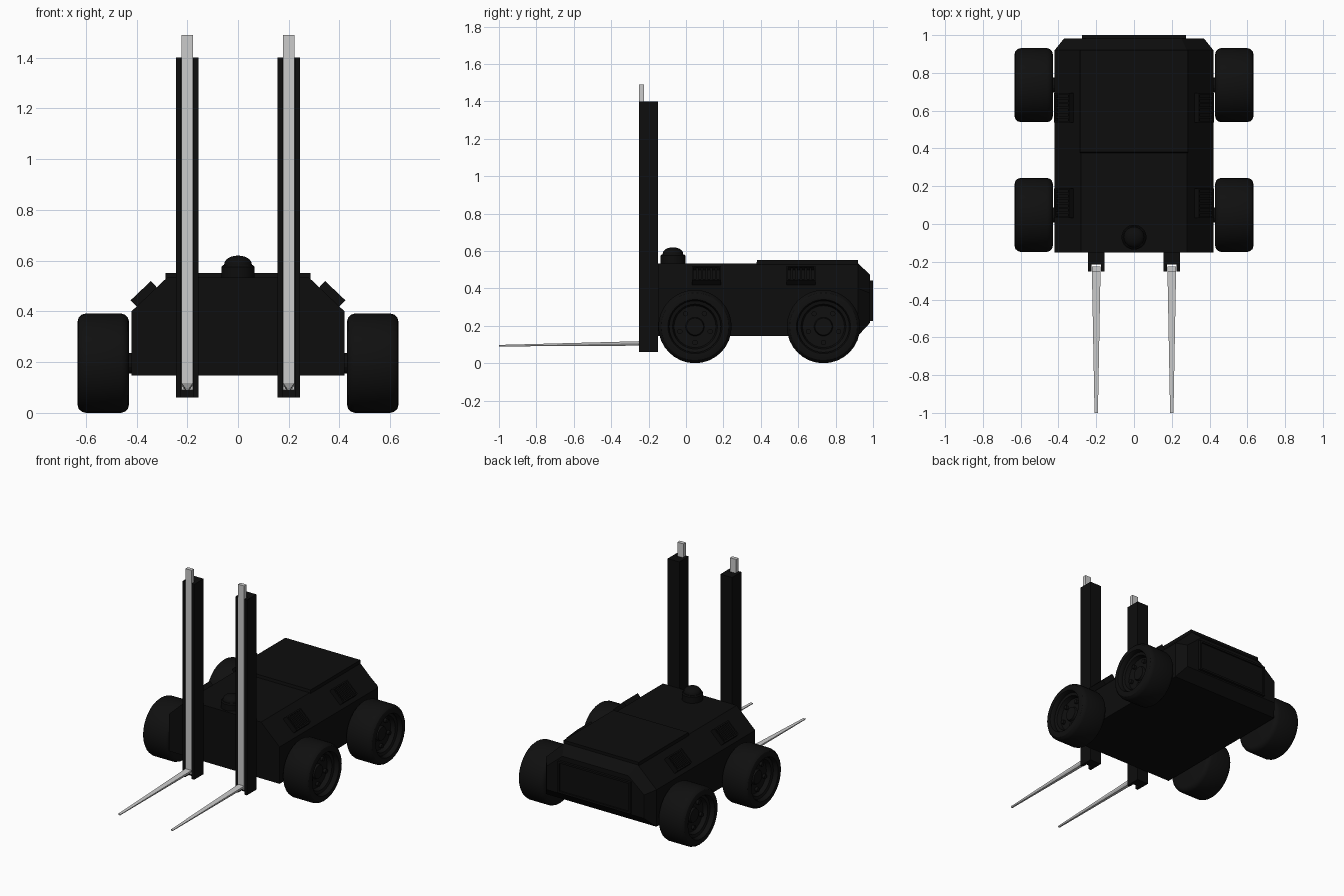
import bpy, bmesh
from math import cos, sin, pi, atan2, radians
from mathutils import Matrix, Vector

if "Cube" in bpy.data.objects:
    bpy.data.objects.remove(bpy.data.objects["Cube"])


def paint(name, v):
    m = bpy.data.materials.new(name)
    m.diffuse_color = (v, v, v, 1)
    m.use_nodes = True
    m.node_tree.nodes["Principled BSDF"].inputs["Base Color"].default_value = m.diffuse_color
    return m


BODY = paint("black_paint", 0.004)
RUBBER = paint("black_rubber", 0.005)


def finish(name, bm, mat=None, smooth=False):
    bmesh.ops.remove_doubles(bm, verts=bm.verts, dist=1e-5)
    bmesh.ops.recalc_face_normals(bm, faces=bm.faces)
    me = bpy.data.meshes.new(name)
    bm.to_mesh(me)
    bm.free()
    ob = bpy.data.objects.new(name, me)
    bpy.context.collection.objects.link(ob)
    if mat:
        me.materials.append(mat)
    if smooth:
        bpy.context.view_layer.objects.active = ob
        ob.select_set(True)
        bpy.ops.object.shade_smooth_by_angle(angle=radians(32))
        ob.select_set(False)
    return ob


def loft(bm, rings):
    """Skin matching closed rings and cap both ends."""
    vs = [[bm.verts.new(p) for p in r] for r in rings]
    n = len(vs[0])
    for a, b in zip(vs, vs[1:]):
        for i in range(n):
            bm.faces.new((a[i], a[(i + 1) % n], b[(i + 1) % n], b[i]))
    bm.faces.new(vs[0])
    bm.faces.new(vs[-1])


def box(bm, lo, hi, mat=None):
    c = [(a + b) / 2 for a, b in zip(lo, hi)]
    s = [b - a for a, b in zip(lo, hi)]
    M = (mat or Matrix()) @ Matrix.Translation(c) @ Matrix.Diagonal((*s, 1))
    bmesh.ops.create_cube(bm, size=1, matrix=M)


def lathe(bm, prof, seg, M):
    """Revolve (radius, height) points round z, then place with M."""
    vs = [bm.verts.new(M @ Vector((r, 0, h))) for r, h in prof]
    es = [bm.edges.new(p) for p in zip(vs, vs[1:])]
    bmesh.ops.spin(bm, geom=vs + es, cent=M.translation, axis=M.to_3x3() @ Vector((0, 0, 1)),
                   angle=2 * pi, steps=seg, use_duplicate=False)


# hull: hexagonal section, chamfered towards the rear
def section(y, w, bottom, shoulder, tw, top):
    return [(-w, y, bottom), (w, y, bottom), (w, y, shoulder),
            (tw, y, top), (-tw, y, top), (-w, y, shoulder)]


bm = bmesh.new()
loft(bm, [section(-0.15, 0.42, 0.147, 0.40, 0.28, 0.533),
          section(0.92, 0.42, 0.147, 0.40, 0.28, 0.533),
          section(0.983, 0.37, 0.215, 0.375, 0.25, 0.475)])
finish("hull", bm, BODY)

# raised roof panel
bm = bmesh.new()
loft(bm, [[(x * w, y, z) for x, y in ((-1, y0), (1, y0), (1, 0.92), (-1, 0.92))]
          for w, y0, z in ((0.285, 0.375, 0.525), (0.285, 0.38, 0.552))])
finish("roof_panel", bm, BODY)

# rear frame around a flush hatch
bm = bmesh.new()
for z in (0.225, 0.43):
    box(bm, (-0.275, 0.975, z), (0.275, 1.0, z + 0.013))
for x in (-0.275, 0.262):
    box(bm, (x, 0.975, 0.225), (x + 0.013, 1.0, 0.443))
box(bm, (-0.27, 0.975, 0.23), (0.27, 0.99, 0.44))
finish("rear_hatch", bm, BODY)

# slatted vents on the sloping shoulders
slope = atan2(0.14, 0.133)
for s in (-1, 1):
    for y in (0.11, 0.615):
        bm = bmesh.new()
        M = Matrix.Translation((s * 0.36, y, 0.457)) @ Matrix.Rotation(s * (pi / 2 - slope), 4, 'Y')
        L, W, H = 0.055, 0.078, 0.034
        box(bm, (-L, -W, -0.01), (L, W, 0.014), M)
        for e in (-1, 1):
            box(bm, (min(e * L, e * (L - 0.009)), -W, 0), (max(e * L, e * (L - 0.009)), W, H), M)
            box(bm, (-L, min(e * W, e * (W - 0.009)), 0), (L, max(e * W, e * (W - 0.009)), H), M)
        for k in range(5):
            c = -0.05 + k * 0.025
            box(bm, (-L, c - 0.006, 0), (L, c + 0.006, H - 0.004), M)
        finish("side_vent", bm, BODY)

# sensor dome
bm = bmesh.new()
prof = [(0, 0.52), (0.066, 0.52), (0.066, 0.575), (0.06, 0.582), (0.055, 0.582)]
prof += [(0.055 * cos(a), 0.585 + 0.035 * sin(a)) for a in [i * pi / 12 for i in range(1, 6)]] + [(0, 0.62)]
lathe(bm, prof, 32, Matrix.Translation((0, -0.07, 0)))
finish("sensor_dome", bm, BODY, True)

# wheels with dished hubs and five bolts
tyre = [(0, 0.43), (0.165, 0.43), (0.18, 0.434), (0.191, 0.445), (0.196, 0.46),
        (0.196, 0.60), (0.191, 0.616), (0.18, 0.628), (0.165, 0.632), (0.145, 0.632),
        (0.138, 0.62), (0.138, 0.60), (0.12, 0.595), (0.112, 0.565),
        (0.05, 0.565), (0.045, 0.58), (0, 0.58)]
for s in (-1, 1):
    for y in (0.048, 0.735):
        M = Matrix.Translation((0, y, 0.196)) @ Matrix.Rotation(s * pi / 2, 4, 'Y')
        bm = bmesh.new()
        lathe(bm, tyre, 32, M)
        finish("wheel", bm, RUBBER, True)
        bm = bmesh.new()
        for k in range(5):
            a = -pi / 2 + k * 2 * pi / 5
            P = Matrix.Translation((s * 0.57, y + 0.085 * cos(a), 0.196 + 0.085 * sin(a)))
            bmesh.ops.create_cone(bm, cap_ends=True, segments=12, radius1=0.014, radius2=0.014,
                                  depth=0.025, matrix=P @ Matrix.Rotation(pi / 2, 4, 'Y'))
        finish("wheel_bolts", bm, RUBBER)
for y in (0.048, 0.735):
    bm = bmesh.new()
    bmesh.ops.create_cone(bm, cap_ends=True, segments=16, radius1=0.04, radius2=0.04, depth=0.9,
                          matrix=Matrix.Translation((0, y, 0.196)) @ Matrix.Rotation(pi / 2, 4, 'Y'))
    finish("axle", bm, RUBBER)

# lift: channel masts, sliding rails and tapered forks
channel = [(-0.044, -0.15), (0.044, -0.15), (0.044, -0.252), (0.024, -0.252),
           (0.024, -0.215), (-0.024, -0.215), (-0.024, -0.252), (-0.044, -0.252)]
fork = [(-1, 1), (1, 1), (0.9, 0), (0.5, -1), (-0.5, -1), (-0.9, 0)]
for s in (-1, 1):
    cx = s * 0.2
    bm = bmesh.new()
    loft(bm, [[(cx + x, y, z) for x, y in channel] for z in (0.06, 1.4)])
    finish("mast", bm, BODY)
    bm = bmesh.new()
    box(bm, (cx - 0.023, -0.251, 0.09), (cx + 0.023, -0.225, 1.49))
    finish("lift_rail", bm)
    bm = bmesh.new()
    loft(bm, [[(cx + w * x, y, z + h * t) for x, t in fork]
              for y, w, z, h in ((-0.24, 0.023, 0.106, 0.012), (-1.0, 0.009, 0.094, 0.004))])
    finish("fork", bm)
